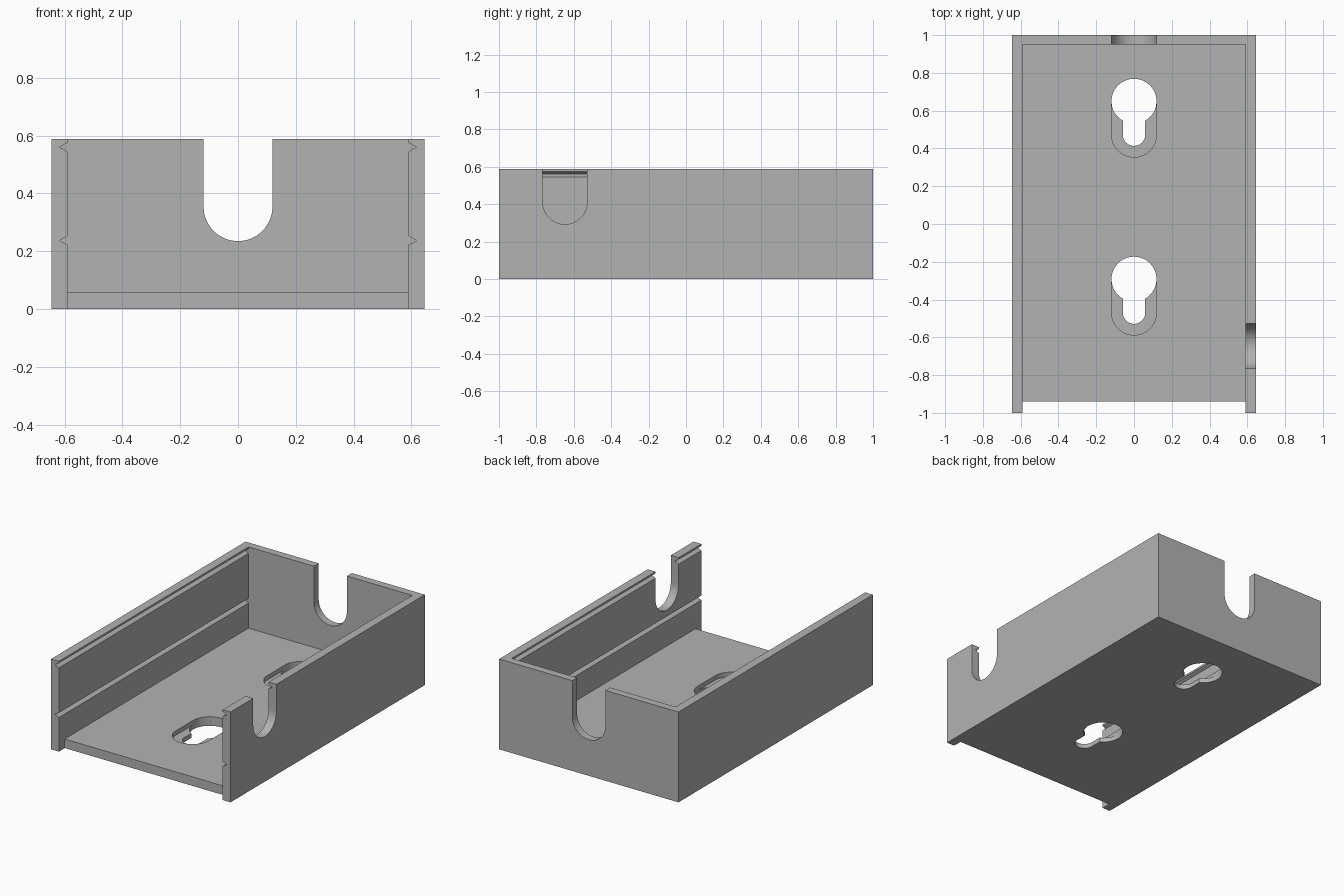
import bpy, bmesh, math
from mathutils import Vector

if "Cube" in bpy.data.objects:
    bpy.data.objects.remove(bpy.data.objects["Cube"], do_unlink=True)

HALF_W, HEIGHT = 0.646, 0.588
INNER_W, FLOOR = 0.59, 0.059
BACK_IN, FLOOR_FRONT = 0.95, -0.94
R = 0.119

grey = bpy.data.materials.new("plain grey")
grey.use_nodes = True
colour = (0.45, 0.45, 0.45, 1)
grey.diffuse_color = colour
grey.node_tree.nodes["Principled BSDF"].inputs["Base Color"].default_value = colour


def prism(name, outline, axis, start, end):
    """Extrude a 2D outline along an axis."""
    place = {"x": lambda u, v, w: Vector((w, u, v)),
             "y": lambda u, v, w: Vector((u, w, v)),
             "z": lambda u, v, w: Vector((u, v, w))}[axis]
    bm = bmesh.new()
    face = bm.faces.new([bm.verts.new(place(u, v, start)) for u, v in outline])
    ext = bmesh.ops.extrude_face_region(bm, geom=[face])
    bmesh.ops.translate(bm, vec=place(0, 0, end - start),
                        verts=[e for e in ext["geom"] if isinstance(e, bmesh.types.BMVert)])
    bmesh.ops.recalc_face_normals(bm, faces=bm.faces)
    mesh = bpy.data.meshes.new(name)
    bm.to_mesh(mesh)
    bm.free()
    mesh.materials.append(grey)
    obj = bpy.data.objects.new(name, mesh)
    bpy.context.collection.objects.link(obj)
    return obj


def rect(u0, u1, v0, v1):
    return [(u0, v0), (u1, v0), (u1, v1), (u0, v1)]


def arc(u, v, r, a0, a1, steps):
    angles = [math.radians(a0 + (a1 - a0) * i / steps) for i in range(steps + 1)]
    return [(u + r * math.cos(a), v + r * math.sin(a)) for a in angles]


def slot(u, low, high, r, round_top=True):
    """Upright slot with a round bottom and a round or square top."""
    top = arc(u, high, r, 0, 180, 32) if round_top else [(u + r, high), (u - r, high)]
    return arc(u, low, r, 180, 360, 32) + top


def cut(target, cutter):
    cutter.hide_render = True
    mod = target.modifiers.new("cut", "BOOLEAN")
    mod.operation, mod.solver, mod.object = "DIFFERENCE", "EXACT", cutter
    bpy.context.view_layer.objects.active = target
    bpy.ops.object.modifier_apply(modifier=mod.name)
    bpy.data.objects.remove(cutter, do_unlink=True)


tray = prism("mounting_tray", rect(-HALF_W, HALF_W, 0, HEIGHT), "y", -1, 1)

# Cavity with V grooves along both side walls
side = [(INNER_W, FLOOR)]
for z in (0.237, 0.56):
    side += [(INNER_W, z - 0.015), (INNER_W + 0.028, z), (INNER_W, z + 0.015)]
side.append((INNER_W, 0.7))
cavity = side + [(-x, z) for x, z in reversed(side)]
cut(tray, prism("cavity", cavity, "y", -1.1, BACK_IN))

# Floor set back from the open front
cut(tray, prism("floor_setback", rect(-INNER_W, INNER_W, -0.1, 0.1), "y", -1.1, FLOOR_FRONT))

# Cable slots in the back wall and left wall
cut(tray, prism("back_slot", slot(0, 0.354, 0.7, R, False), "y", 0.9, 1.1))
cut(tray, prism("side_slot", slot(-0.647, 0.412, 0.7, R, False), "x", 0.5, 0.75))

# Recessed keyholes in the floor
for y in (0.65, -0.292):
    cut(tray, prism("keyhole_recess", slot(0, y - 0.177, y, R), "z", FLOOR / 2, 0.1))
    cut(tray, prism("keyhole_head", arc(0, y, R, 0, 354, 59), "z", -0.1, 0.1))
    cut(tray, prism("keyhole_neck", slot(0, y - 0.177, y, R / 2), "z", -0.1, 0.1))

bpy.ops.object.select_all(action="DESELECT")
tray.select_set(True)
bpy.context.view_layer.objects.active = tray
bpy.ops.object.shade_smooth_by_angle(angle=math.radians(30))
